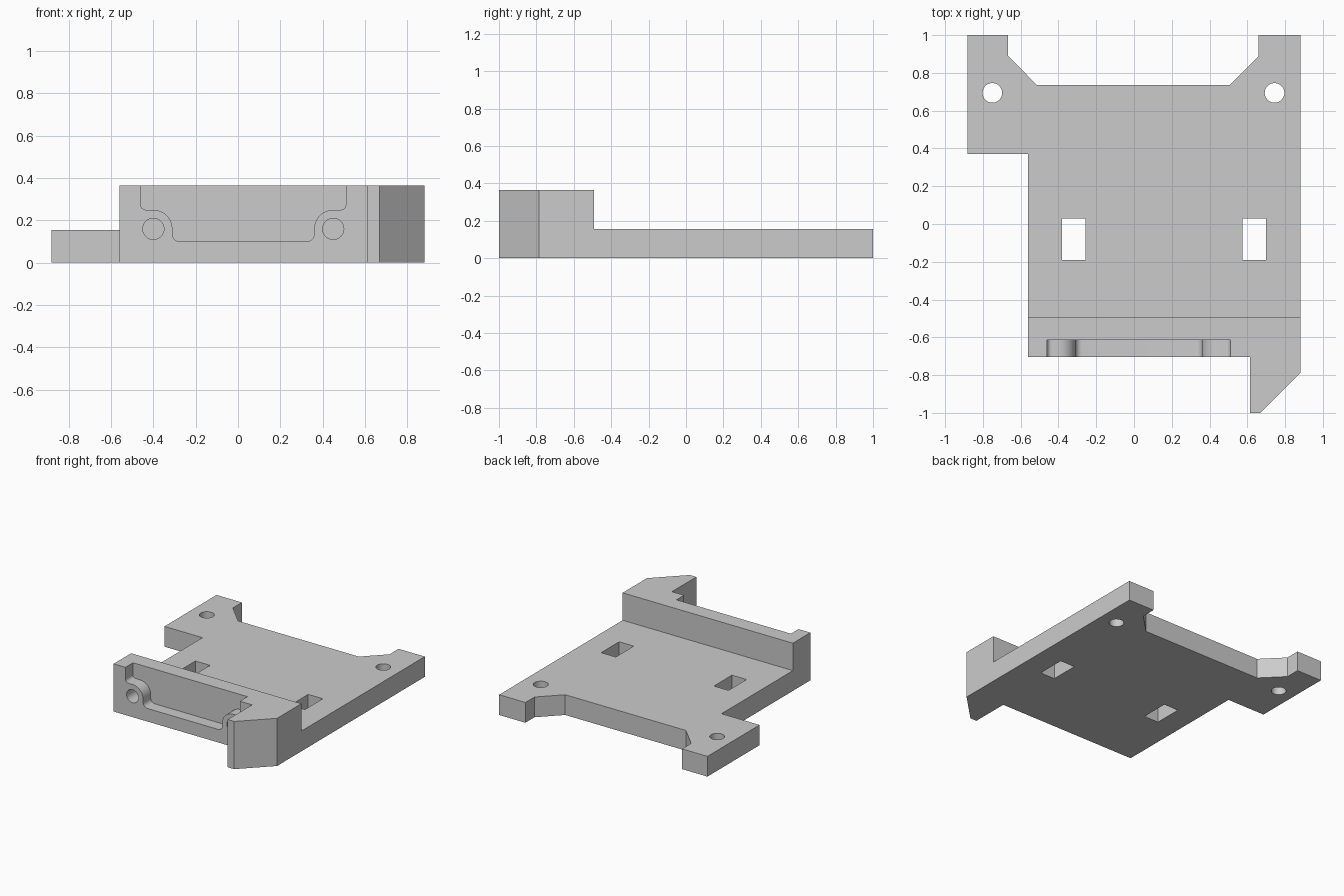
import bpy, bmesh
from math import cos, sin, pi, radians
from mathutils import Vector

if "Cube" in bpy.data.objects:
    bpy.data.objects.remove(bpy.data.objects["Cube"])

grey = bpy.data.materials.new("plain grey")
grey.use_nodes = True
grey.diffuse_color = (0.6, 0.6, 0.6, 1)
grey.node_tree.nodes["Principled BSDF"].inputs["Base Color"].default_value = grey.diffuse_color


def prism(name, points, axis, start, end):
    """Extrude a 2D outline along z (outline in x, y) or y (outline in x, z)."""
    bm = bmesh.new()
    place = (lambda a, b: (a, b, start)) if axis == "z" else (lambda a, b: (a, start, b))
    face = bm.faces.new([bm.verts.new(place(a, b)) for a, b in points])
    new = bmesh.ops.extrude_face_region(bm, geom=[face])["geom"]
    shift = Vector((0, 0, end - start) if axis == "z" else (0, end - start, 0))
    bmesh.ops.translate(bm, vec=shift, verts=[v for v in new if isinstance(v, bmesh.types.BMVert)])
    bmesh.ops.recalc_face_normals(bm, faces=bm.faces)
    mesh = bpy.data.meshes.new(name)
    bm.to_mesh(mesh)
    bm.free()
    mesh.materials.append(grey)
    obj = bpy.data.objects.new(name, mesh)
    bpy.context.collection.objects.link(obj)
    return obj


def arc(cx, cy, r, a0, a1, n=10):
    angles = [radians(a0 + (a1 - a0) * i / n) for i in range(n + 1)]
    return [(cx + r * cos(a), cy + r * sin(a)) for a in angles]


def circle(cx, cy, r, n=40):
    return arc(cx, cy, r, 0, 360, n)[:-1]


def rect(x0, x1, y0, y1):
    return [(x0, y0), (x1, y0), (x1, y1), (x0, y1)]


# Whole bracket outline seen from above, extruded to wall height
outline = [(-0.56, -0.705), (0.613, -0.705), (0.613, -1), (0.668, -1), (0.882, -0.787),
           (0.882, 1), (0.66, 1), (0.66, 0.89), (0.507, 0.737), (-0.515, 0.737),
           (-0.667, 0.89), (-0.667, 1), (-0.882, 1), (-0.882, 0.37), (-0.56, 0.37)]
body = prism("bracket_body", outline, "z", 0, 0.365)

# Lower the plate behind the front wall
cutters = [prism("plate_step_cutter", rect(-1.2, 1.2, -0.493, 1.2), "z", 0.155, 0.6)]

# Round mounting holes and rectangular strap slots
for x in (-0.75, 0.744):
    cutters.append(prism("mount_hole_cutter", circle(x, 0.694, 0.052), "z", -0.1, 0.3))
for x in (-0.318, 0.637):
    cutters.append(prism("slot_cutter", rect(x - 0.062, x + 0.062, -0.19, 0.028), "z", -0.1, 0.3))

# Shallow pocket in the front wall, curving around the two screw bosses
mid, screw_x, screw_z = 0.025, -0.4, 0.16
half = [(-0.46, 0.5)] + arc(-0.435, 0.275, 0.025, 180, 270)
half += arc(screw_x, screw_z, 0.09, 90, 0) + arc(-0.275, 0.135, 0.035, 180, 270)
pocket = half + [(2 * mid - x, z) for x, z in reversed(half)]
cutters.append(prism("pocket_cutter", pocket, "y", -0.8, -0.613))

# Blind screw holes in the bosses
for x in (screw_x, 2 * mid - screw_x):
    cutters.append(prism("screw_hole_cutter", circle(x, screw_z, 0.05), "y", -0.8, -0.56))

# Cut everything out of the body
for cutter in cutters:
    cutter.hide_render = True
    mod = body.modifiers.new(cutter.name, "BOOLEAN")
    mod.operation, mod.solver, mod.object = "DIFFERENCE", "EXACT", cutter
bpy.context.view_layer.update()
cut_mesh = bpy.data.meshes.new_from_object(body.evaluated_get(bpy.context.evaluated_depsgraph_get()))
body.modifiers.clear()
body.data = cut_mesh
for cutter in cutters:
    bpy.data.objects.remove(cutter)

# Smooth the curved walls, keep the edges sharp
bpy.ops.object.select_all(action="DESELECT")
body.select_set(True)
bpy.context.view_layer.objects.active = body
bpy.ops.object.shade_smooth_by_angle(angle=radians(30))
